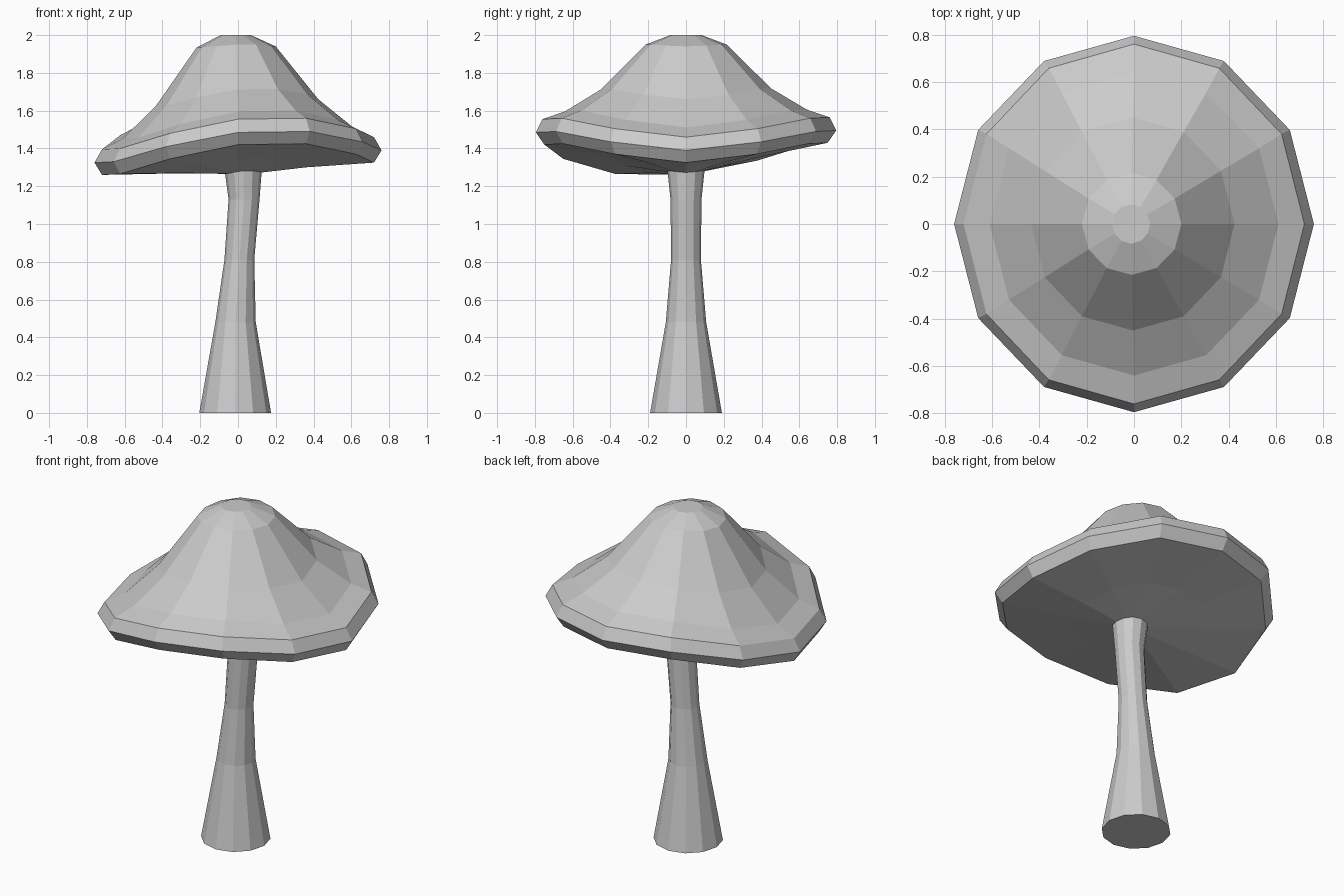
import bpy
import bmesh
from math import cos, sin, pi

if "Cube" in bpy.data.objects:
    bpy.data.objects.remove(bpy.data.objects["Cube"])

SIDES = 12

grey = bpy.data.materials.new("plain grey")
grey.use_nodes = True
grey.diffuse_color = (0.6, 0.6, 0.6, 1)
grey.node_tree.nodes["Principled BSDF"].inputs["Base Color"].default_value = (0.6, 0.6, 0.6, 1)


def loft(name, rings):
    """Skin a stack of rings, bottom to top, closing both ends."""
    bm = bmesh.new()
    loops = [[bm.verts.new(p) for p in ring] for ring in rings]
    for low, high in zip(loops, loops[1:]):
        for i in range(SIDES):
            j = (i + 1) % SIDES
            bm.faces.new((low[i], low[j], high[j], high[i]))
    bm.faces.new(loops[0][::-1])
    bm.faces.new(loops[-1])
    bmesh.ops.recalc_face_normals(bm, faces=bm.faces)
    mesh = bpy.data.meshes.new(name)
    bm.to_mesh(mesh)
    bm.free()
    mesh.materials.append(grey)
    obj = bpy.data.objects.new(name, mesh)
    bpy.context.collection.objects.link(obj)
    return obj


def ring(rx, ry, z, cx=0, sway=0):
    """Twelve-sided ring whose height follows the wavy brim by the sway amount."""
    points = []
    for i in range(SIDES):
        a = 2 * pi * i / SIDES
        points.append((cx + rx * cos(a), ry * sin(a), z + sway * WAVE[i]))
    return points


# Height of the brim around the cap, relative to its mean
WAVE = [-0.05, -0.005, 0.05, 0.055, 0.045, -0.04, -0.115, -0.11, -0.03, 0.045, 0.05, -0.005]

# Curved stem: radius, height, sideways shift
stem = [(0.19, 0, -0.015), (0.107, 0.48, -0.013), (0.079, 0.81, 0.007),
        (0.082, 1.13, 0.032), (0.1, 1.3, 0.027)]
loft("stem", [ring(r, r, z, cx) for r, z, cx in stem])

# Cap: x radius, y radius, height, share of the brim wave, sideways shift
cap = [(0.09, 0.09, 1.275, 0.08, 0.02),
       (0.36, 0.38, 1.325, 0.5, 0),
       (0.72, 0.75, 1.375, 1, 0),
       (0.76, 0.795, 1.44, 1, 0),
       (0.72, 0.76, 1.51, 1, 0),
       (0.61, 0.64, 1.556, 0.9, 0),
       (0.43, 0.45, 1.688, 0.55, -0.005),
       (0.21, 0.215, 1.945, 0.1, -0.01),
       (0.08, 0.083, 2.0, 0, -0.012)]
loft("cap", [ring(rx, ry, z, cx, sway) for rx, ry, z, sway, cx in cap])
